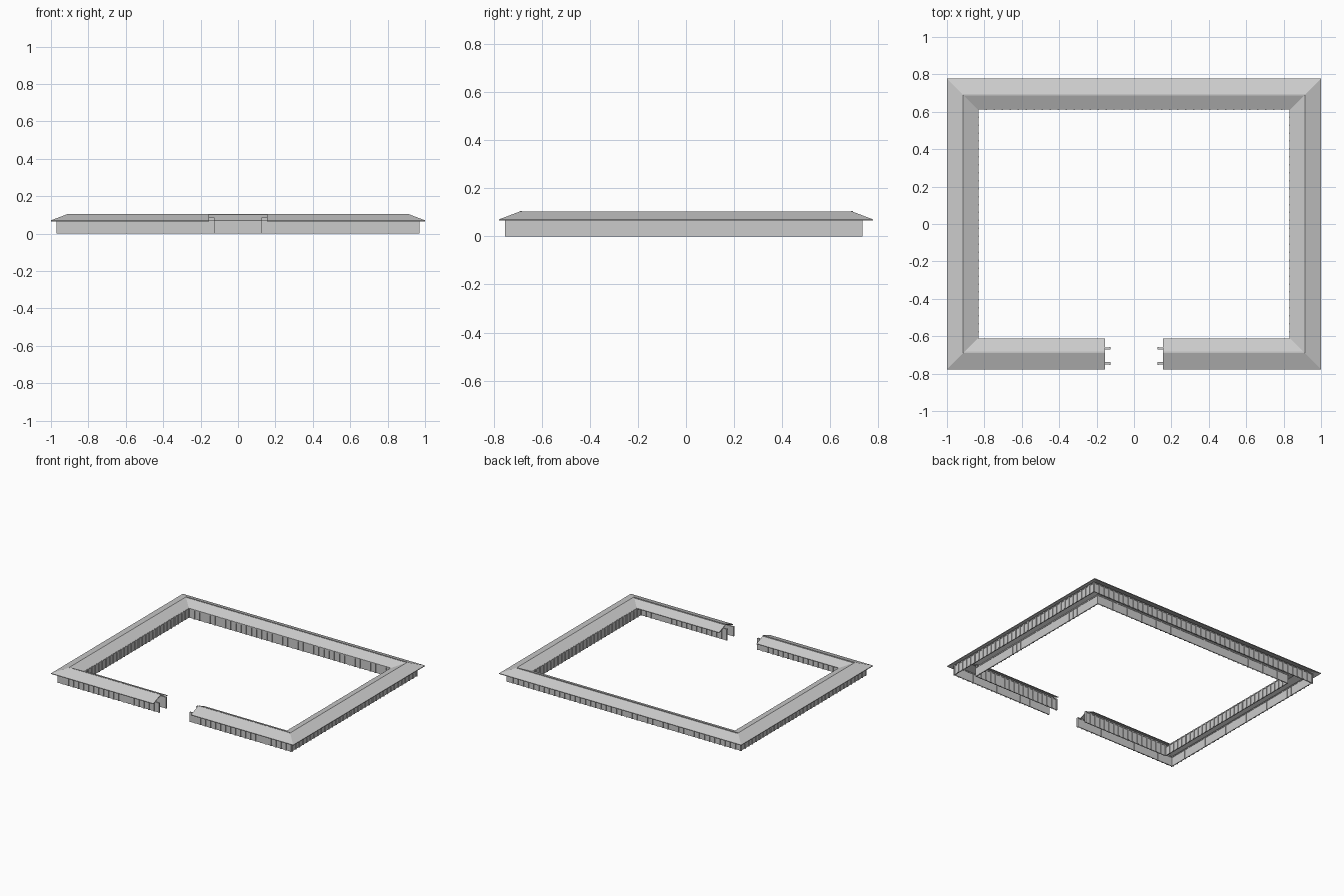
import bpy, bmesh, math

if "Cube" in bpy.data.objects:
    bpy.data.objects.remove(bpy.data.objects["Cube"])

GAP = 0.155   # half width of the roof opening at the front
STUB = 0.125  # half width of the wall opening
PITCH = 0.043 # post spacing


def finish(name, bm):
    bmesh.ops.recalc_face_normals(bm, faces=bm.faces)
    me = bpy.data.meshes.new(name)
    bm.to_mesh(me)
    bm.free()
    ob = bpy.data.objects.new(name, me)
    bpy.context.collection.objects.link(ob)
    return ob


def box(bm, x0, x1, y0, y1, z0, z1):
    vs = bmesh.ops.create_cube(bm, size=1)['verts']
    for v in vs:
        v.co = ((x0 + x1) / 2 + v.co.x * (x1 - x0),
                (y0 + y1) / 2 + v.co.y * (y1 - y0),
                (z0 + z1) / 2 + v.co.z * (z1 - z0))


# Gabled roof: thin chevron section swept round the court with mitred corners
section = [(0, 0.066), (0, 0.071), (0.087, 0.104), (0.165, 0.071),
           (0.165, 0.066), (0.087, 0.098)]
bm = bmesh.new()
rings = []
for i in range(6):
    ring = []
    for d, z in section:
        hx, hy = 1 - d, 0.777 - d
        x, y = [(-GAP, -hy), (-hx, -hy), (-hx, hy), (hx, hy), (hx, -hy), (GAP, -hy)][i]
        ring.append(bm.verts.new((x, y, z)))
    rings.append(ring)
n = len(section)
for a, b in zip(rings, rings[1:]):
    for k in range(n):
        bm.faces.new((a[k], a[(k + 1) % n], b[(k + 1) % n], b[k]))
for r in (rings[0], rings[-1]):
    bm.faces.new((r[0], r[1], r[2], r[5]))
    bm.faces.new((r[2], r[3], r[4], r[5]))
finish("roof", bm)

# Ridge caps on the front and back wings
bm = bmesh.new()
for x0, x1, y in [(-0.91, 0.91, 0.691), (-0.91, -GAP, -0.686), (GAP, 0.91, -0.686)]:
    box(bm, x0, x1, y - 0.004, y + 0.004, 0.099, 0.105)
finish("ridge_caps", bm)


def wall(name, axis, a0, a1, c, side, top):
    """Thin panel wall along an axis at coordinate c; posts project towards side."""
    bm = bmesh.new()

    def put(s, e, lo, hi, z0, z1):
        if axis == 'x':
            box(bm, s, e, lo, hi, z0, z1)
        else:
            box(bm, lo, hi, s, e, z0, z1)

    put(a0, a1, c - 0.003, c + 0.003, 0, top)
    count = max(1, round((a1 - a0) / PITCH))
    for i in range(count + 1):
        p = a0 + 0.004 + (a1 - a0 - 0.008) * i / count
        lo, hi = sorted((c - side * 0.004, c + side * 0.008))
        put(p - 0.004, p + 0.004, lo, hi, 0, top)
    # top rail
    put(a0, a1, c - 0.006, c + 0.006, top - 0.007, top)
    finish(name, bm)


# Outer walls
wall("outer_wall_back", 'x', -0.965, 0.965, 0.727, 1, 0.072)
wall("outer_wall_left", 'y', -0.745, 0.73, -0.962, -1, 0.072)
wall("outer_wall_right", 'y', -0.745, 0.73, 0.962, 1, 0.072)
wall("outer_wall_front_left", 'x', -0.965, -STUB, -0.745, -1, 0.072)
wall("outer_wall_front_right", 'x', STUB, 0.965, -0.745, -1, 0.072)

# Inner walls facing the court
wall("inner_wall_back", 'x', -0.838, 0.838, 0.618, -1, 0.07)
wall("inner_wall_left", 'y', -0.665, 0.618, -0.838, 1, 0.07)
wall("inner_wall_right", 'y', -0.665, 0.618, 0.838, -1, 0.07)
wall("inner_wall_front_left", 'x', -0.838, -STUB, -0.665, 1, 0.085)
wall("inner_wall_front_right", 'x', STUB, 0.838, -0.665, 1, 0.085)
